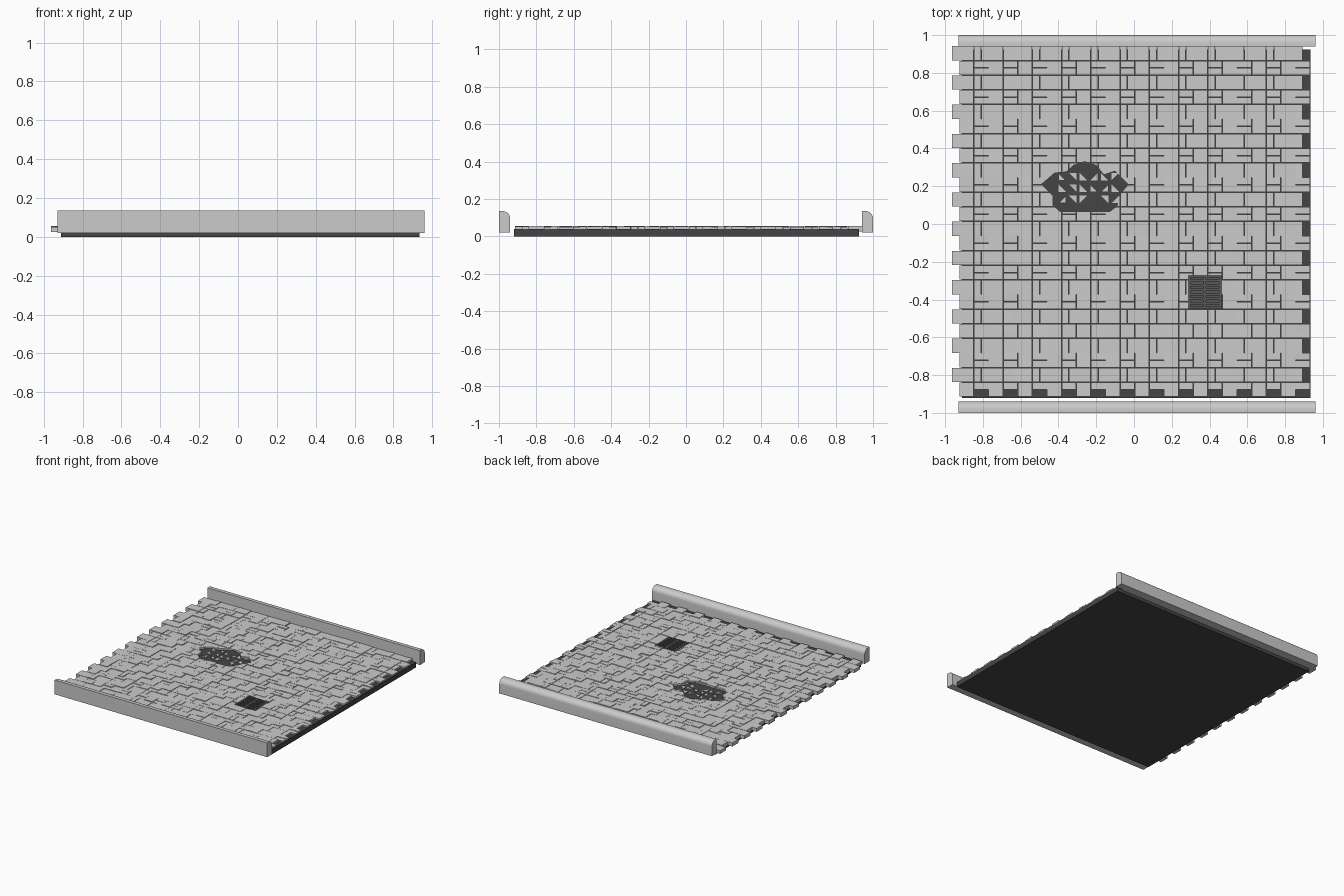
import bpy, bmesh, math, random
from mathutils import Vector

if "Cube" in bpy.data.objects:
    bpy.data.objects.remove(bpy.data.objects["Cube"])

random.seed(4)


def material(name, g):
    m = bpy.data.materials.new(name)
    m.diffuse_color = (g, g, g, 1)
    m.use_nodes = True
    m.node_tree.nodes["Principled BSDF"].inputs["Base Color"].default_value = m.diffuse_color
    return m


def finish(name, bm, mat=None):
    bmesh.ops.recalc_face_normals(bm, faces=bm.faces)
    me = bpy.data.meshes.new(name)
    bm.to_mesh(me)
    bm.free()
    ob = bpy.data.objects.new(name, me)
    bpy.context.collection.objects.link(ob)
    if mat:
        me.materials.append(mat)
    return ob


def prism(bm, pts, z0, z1, jitter=0):
    lo = [bm.verts.new((x, y, z0)) for x, y in pts]
    hi = [bm.verts.new((x, y, z1 + random.uniform(-jitter, jitter))) for x, y in pts]
    n = len(pts)
    bm.faces.new(lo[::-1])
    bm.faces.new(hi)
    for i in range(n):
        bm.faces.new((lo[i], lo[(i + 1) % n], hi[(i + 1) % n], hi[i]))


def rect(x0, y0, x1, y1):
    return [(x0, y0), (x1, y0), (x1, y1), (x0, y1)]


dark = material("dark_bed", 0.06)
iron = material("iron", 0.1)

# Dark bedding slab under the paving
bm = bmesh.new()
prism(bm, rect(-0.91, -0.92, 0.935, 0.925), 0, 0.04)
finish("bedding_slab", bm, dark)

# Interlocking paving stones: one repeating cell in quarter-cell units
N, X0, Y0, P = 12, -0.925, -0.915, 0.1548
U, GAP = P / 4, 0.001
cell = [(0, 0, 2, 2), (-1, 2, 2, 4), (2, 2, 3, 4), (2, 1, 4, 2), (2, 4, 4, 5)]
bm = bmesh.new()
for i in range(N):
    for j in range(N):
        for a, b, c, d in cell:
            if j == N - 1 and d == 5:
                continue
            x, y = X0 + i * P, Y0 + j * P
            prism(bm, rect(x + a * U + GAP, y + b * U + GAP, x + c * U - GAP, y + d * U - GAP),
                  0.025, random.uniform(0.05, 0.055), 0.0012)
stones = finish("paving_stones", bm)

# Cutter for the pothole and the drain opening
hole = [(-0.49, 0.21), (-0.42, 0.27), (-0.36, 0.275), (-0.32, 0.31), (-0.26, 0.33),
        (-0.2, 0.31), (-0.16, 0.26), (-0.1, 0.28), (-0.03, 0.21), (-0.08, 0.15),
        (-0.09, 0.095), (-0.13, 0.065), (-0.39, 0.065), (-0.43, 0.1), (-0.43, 0.15)]
GX, GY, GR = 0.375, -0.36, 0.09
bm = bmesh.new()
prism(bm, hole, 0.01, 0.1)
prism(bm, rect(GX - GR, GY - GR, GX + GR, GY + GR), 0.01, 0.1)
cutter = finish("opening_cutter", bm)
cutter.hide_render = True
cutter.hide_viewport = True
mod = stones.modifiers.new("openings", "BOOLEAN")
mod.operation = "DIFFERENCE"
mod.solver = "EXACT"
mod.object = cutter

# Broken stone chips left in the pothole
bm = bmesh.new()
for cx in range(6):
    for cy in range(3):
        if random.random() < 0.75:
            x, y = -0.4 + cx * 0.056, 0.11 + cy * 0.06
            pts = rect(x, y, x + 0.04, y + 0.04)
            pts.pop(random.randrange(4))
            prism(bm, pts, 0.035, random.uniform(0.043, 0.05))
finish("stone_chips", bm)

# Drain grate: frame and crossing bars
bm = bmesh.new()
prism(bm, rect(GX - GR, GY - GR, GX + GR, GY + GR), 0.035, 0.046)
W = 0.007
for k in range(8):
    t = -GR + W + k * (2 * GR - 2 * W) / 7
    prism(bm, rect(GX - GR, GY + t - W, GX + GR, GY + t + W), 0.04, 0.056)
for k in range(3):
    t = -GR + W + k * (GR - W)
    prism(bm, rect(GX + t - W, GY - GR, GX + t + W, GY + GR), 0.04, 0.0565)
finish("drain_grate", bm, iron)


# Curbs with one rounded top edge
def curb(name, y0, y1):
    r, zt = 0.04, 0.135
    prof = [(y0, 0.02), (y1, 0.02)]
    for k in range(9):
        a = k / 8 * math.pi / 2
        prof.append((y1 - r + r * math.cos(a), zt - r + r * math.sin(a)))
    prof.append((y0, zt))
    bm = bmesh.new()
    f = bm.faces.new([bm.verts.new((-0.93, y, z)) for y, z in prof])
    ext = bmesh.ops.extrude_face_region(bm, geom=[f], use_keep_orig=True)
    vs = [e for e in ext["geom"] if isinstance(e, bmesh.types.BMVert)]
    bmesh.ops.translate(bm, verts=vs, vec=Vector((1.89, 0, 0)))
    ob = finish(name, bm)
    bpy.ops.object.select_all(action="DESELECT")
    ob.select_set(True)
    bpy.context.view_layer.objects.active = ob
    bpy.ops.object.shade_smooth_by_angle(angle=math.radians(30))


curb("front_curb", -1.0, -0.94)
curb("back_curb", 0.94, 1.0)
